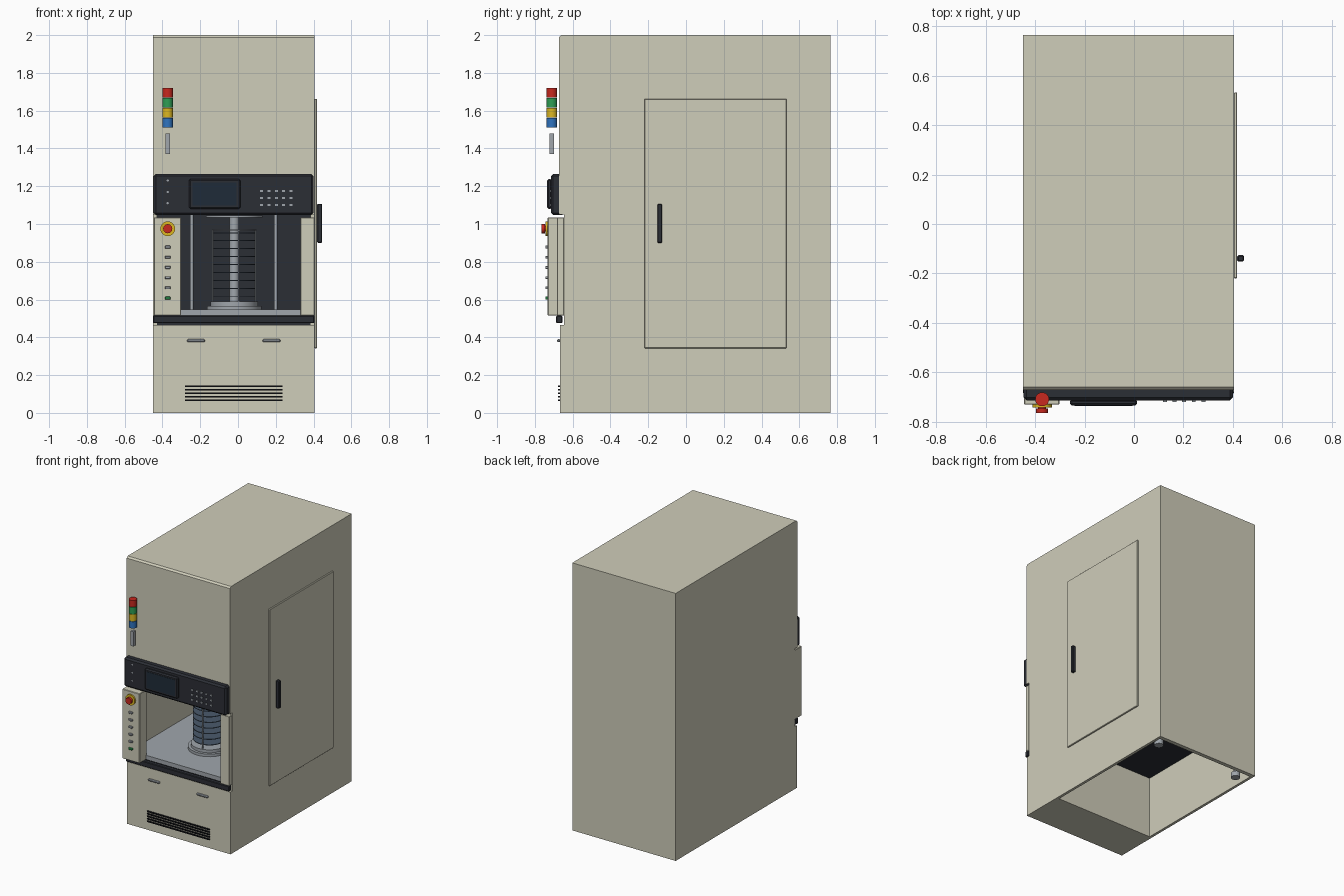
import bpy, bmesh, math
from mathutils import Vector

if "Cube" in bpy.data.objects:
    bpy.data.objects.remove(bpy.data.objects["Cube"])


def mat(name, hexcode):
    m = bpy.data.materials.new(name)
    rgb = [int(hexcode[i:i + 2], 16) / 255 for i in (0, 2, 4)]
    m.diffuse_color = [((c + 0.055) / 1.055) ** 2.4 for c in rgb] + [1]
    m.use_nodes = True
    m.node_tree.nodes["Principled BSDF"].inputs["Base Color"].default_value = m.diffuse_color
    return m


BODY = mat("cream_paint", "CFCDBA")
DARK = mat("dark_trim", "2B2E35")
SCREEN = mat("screen_glass", "1F2B38")
STEEL = mat("steel", "A0A6AC")
WAFER = mat("wafer_blue", "4A5A6C")
BLACK = mat("vent_black", "15161A")
RED = mat("red", "C8281E")
GREEN = mat("green", "2E9E54")
YELLOW = mat("yellow", "DDB822")
BLUE = mat("blue", "2F74C0")


def finish(name, bm, material, bevel=0):
    bmesh.ops.recalc_face_normals(bm, faces=bm.faces)
    me = bpy.data.meshes.new(name)
    bm.to_mesh(me)
    bm.free()
    ob = bpy.data.objects.new(name, me)
    bpy.context.collection.objects.link(ob)
    me.materials.append(material)
    if bevel:
        mod = ob.modifiers.new("edge", "BEVEL")
        mod.width, mod.segments = bevel, 1
    return ob


def box(name, x, y, z, material, bevel=0):
    """Box from (min, max) ranges on each axis."""
    bm = bmesh.new()
    bmesh.ops.create_cube(bm, size=1)
    for v in bm.verts:
        v.co = Vector([r[0] + (c + 0.5) * (r[1] - r[0]) for r, c in zip((x, y, z), v.co)])
    return finish(name, bm, material, bevel)


def extrude_x(name, profile, x0, x1, material):
    """Closed (y, z) profile extruded along x."""
    bm = bmesh.new()
    face = bm.faces.new([bm.verts.new((x0, y, z)) for y, z in profile])
    ext = bmesh.ops.extrude_face_region(bm, geom=[face])
    verts = [g for g in ext["geom"] if isinstance(g, bmesh.types.BMVert)]
    bmesh.ops.translate(bm, verts=verts, vec=(x1 - x0, 0, 0))
    return finish(name, bm, material)


def cyl(name, r, start, length, material, axis="z", sides=32):
    off = Vector((0, 0, length)) if axis == "z" else Vector((0, -length, 0))
    rot = (0, 0, 0) if axis == "z" else (math.pi / 2, 0, 0)
    bpy.ops.mesh.primitive_cylinder_add(vertices=sides, radius=r, depth=length,
                                        location=Vector(start) + off / 2, rotation=rot)
    ob = bpy.context.object
    ob.name = name
    ob.data.materials.append(material)
    bpy.ops.object.shade_smooth_by_angle()
    return ob


# cabinet shell: two notched side walls, and one front/top/back wrap between them
L, R, T = -0.45, 0.405, 0.02
side = [(-.667, 0), (.765, 0), (.765, 2), (-.66, 2), (-.672, 1.988), (-.672, 1.05),
        (-.645, 1.05), (-.645, .465), (-.667, .465)]
extrude_x("left_side_wall", side, L, L + T, BODY)
extrude_x("right_side_wall", side, R - T, R, BODY)
wrap = [(-.672, 1.05), (-.672, 1.988), (-.66, 2), (.765, 2), (.765, 0), (.735, 0),
        (.735, 1.97), (-.64, 1.97), (-.64, 1.05)]
extrude_x("front_top_back_wrap", wrap, L + T, R - T, BODY)
box("lower_front_block", (L + T, R - T), (-.667, -.345), (0, .465), BODY)

# chamber deck, walls and rails
box("deck", (L + T, R - T), (-.645, .735), (.465, .515), DARK)
box("deck_plate", (L + T, R - T), (-.655, .2), (.515, .547), STEEL)
box("chamber_back", (L + T, R - T), (.2, .22), (.515, 1.08), DARK)
box("chamber_ceiling", (L + T, R - T), (-.64, .2), (1.06, 1.08), DARK)
for i, x in enumerate((-.245, .2)):
    cyl(f"back_rail_{i}", .009, (x, .17, .547), .513, STEEL, sides=16)

# rear levelling feet
for i, x in enumerate((-.36, .33)):
    cyl(f"foot_{i}", .032, (x, .66, 0), .035, STEEL, sides=24)
    cyl(f"foot_stem_{i}", .012, (x, .66, .035), .43, STEEL, sides=16)

# wafer carousel
cx, cy = -.02, -.31
cyl("carousel_base", .145, (cx, cy, .547), .02, STEEL, sides=48)
cyl("carousel_ring", .125, (cx, cy, .567), .022, STEEL, sides=48)
cyl("carousel_post", .026, (cx, cy, .589), .445, STEEL)
cyl("carousel_top", .15, (cx, cy, 1.034), .012, STEEL, sides=48)
for i in range(9):
    cyl(f"wafer_{i}", .11, (cx, cy, .615 + i * .042), .005, WAFER, sides=48)
cyl("carousel_cap", .118, (cx, cy, .966), .005, STEEL, sides=48)
for i in range(4):
    a = math.radians(12 + 90 * i)
    cyl(f"carousel_rod_{i}", .004, (cx + .115 * math.cos(a), cy + .115 * math.sin(a), .589),
        .38, STEEL, sides=8)

# dark front bands and pillars beside the opening
box("control_band", (-.447, .4), (-.715, -.645), (1.047, 1.265), DARK, .012)
box("lower_ledge", (L, R), (-.687, -.655), (.475, .515), DARK, .004)
box("left_control_pillar", (-.445, -.302), (-.732, -.645), (.515, 1.035), BODY, .003)
box("right_pillar", (.33, R), (-.682, -.645), (.515, 1.035), BODY, .003)

# screen, indicator lights and keypad
box("screen_bezel", (-.26, .013), (-.735, -.71), (1.08, 1.238), DARK, .008)
box("screen", (-.24, -.007), (-.737, -.73), (1.098, 1.22), SCREEN)
for i, z in enumerate((1.11, 1.17, 1.23)):
    cyl(f"indicator_{i}", .006, (-.372, -.712, z), .006, STEEL, "y", 12)
for r in range(3):
    for c in range(5):
        x, z = .125 + c * .039, 1.1 + r * .037
        box(f"key_{r}_{c}", (x - .008, x + .008), (-.721, -.712), (z - .005, z + .005), STEEL)

# emergency stop and pillar buttons
cyl("stop_ring", .039, (-.372, -.732, .975), .012, YELLOW, "y")
cyl("stop_stem", .016, (-.372, -.744, .975), .006, RED, "y")
cyl("stop_button", .024, (-.372, -.747, .975), .018, RED, "y")
for i in range(6):
    z = .608 + i * .054
    box(f"pillar_button_{i}", (-.387, -.357), (-.745, -.73), (z - .007, z + .007),
        STEEL if i else GREEN, .002)

# signal tower
box("tower_mast", (-.384, -.36), (-.722, -.698), (1.37, 1.48), STEEL)
for i, (n, m) in enumerate((("blue", BLUE), ("yellow", YELLOW), ("green", GREEN), ("red", RED))):
    cyl(f"tower_light_{n}", .028, (-.372, -.71, 1.51 + i * .053), .05, m)

# lower panel pulls and vents
for i, x in enumerate((-.222, .178)):
    box(f"panel_pull_{i}", (x - .047, x + .047), (-.682, -.665), (.374, .39), STEEL, .005)
for i in range(5):
    z = .067 + i * .0185
    box(f"vent_slot_{i}", (-.28, .235), (-.677, -.665), (z - .004, z + .004), BLACK)

# side access door and handle
box("side_door", (R, R + .013), (-.22, .533), (.342, 1.663), BODY, .003)
box("door_handle", (R + .013, .446), (-.152, -.126), (.9, 1.107), DARK, .005)
